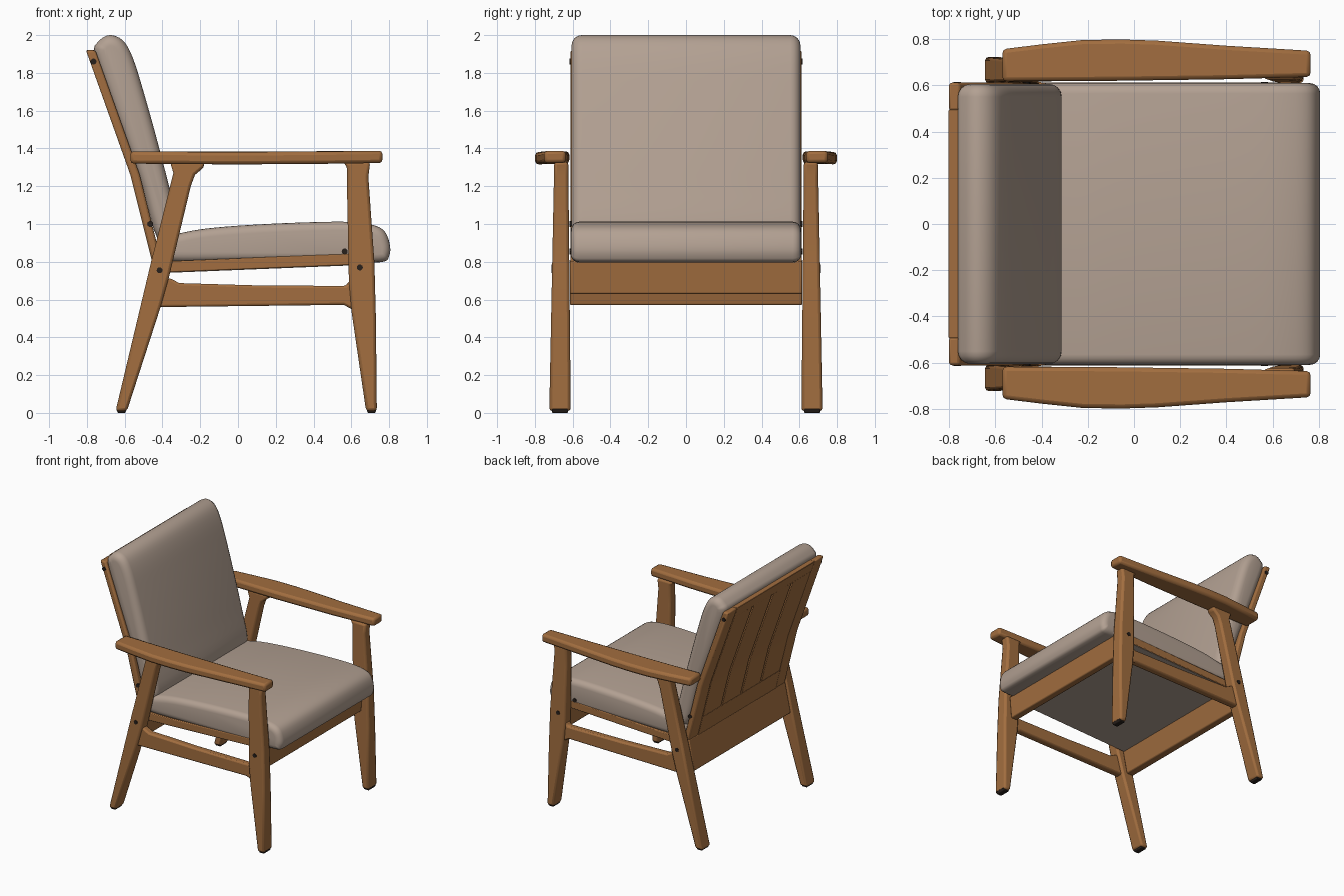
import bpy, bmesh, math
from mathutils import Vector

if "Cube" in bpy.data.objects:
    bpy.data.objects.remove(bpy.data.objects["Cube"])


def material(name, rgb):
    m = bpy.data.materials.new(name)
    m.diffuse_color = (*rgb, 1)
    m.use_nodes = True
    m.node_tree.nodes["Principled BSDF"].inputs["Base Color"].default_value = m.diffuse_color
    return m


WOOD = material("warm_wood", (0.36, 0.155, 0.05))
CLOTH = material("beige_cloth", (0.45, 0.355, 0.29))
DARK = material("dark_fittings", (0.02, 0.014, 0.011))


def finish(name, bm, mat, bevel=0, mirror=False):
    bmesh.ops.recalc_face_normals(bm, faces=bm.faces)
    me = bpy.data.meshes.new(name)
    bm.to_mesh(me)
    bm.free()
    me.materials.append(mat)
    ob = bpy.data.objects.new(name, me)
    bpy.context.collection.objects.link(ob)
    if bevel:
        b = ob.modifiers.new("bevel", 'BEVEL')
        b.width, b.segments, b.limit_method = bevel, 2, 'ANGLE'
        b.angle_limit = math.radians(35)
    if mirror:
        ob.modifiers.new("mirror", 'MIRROR').use_axis = (False, True, False)
    return ob


def loft(rings):
    """Closed skin through equal-length rings of points, capped at both ends."""
    bm = bmesh.new()
    vs = [[bm.verts.new(p) for p in r] for r in rings]
    n = len(vs[0])
    for a, b in zip(vs, vs[1:]):
        for i in range(n):
            j = (i + 1) % n
            bm.faces.new((a[i], a[j], b[j], b[i]))
    bm.faces.new(vs[0])
    bm.faces.new(vs[-1])
    return bm


def side_prism(name, pts, inner, outer, mat=WOOD, bevel=0.012, mirror=True):
    """XZ profile spanning y from inner(z) to outer(z)."""
    rings = [[(x, f(z) if callable(f) else f, z) for x, z in pts] for f in (inner, outer)]
    return finish(name, loft(rings), mat, bevel, mirror)


def smooth(pts, steps=4):
    """Closed Catmull-Rom curve."""
    out, n = [], len(pts)
    for i in range(n):
        a, b, c, d = (pts[(i + k) % n] for k in (-1, 0, 1, 2))
        for s in range(steps):
            t = s / steps
            out.append(0.5 * (2 * b + (c - a) * t + (2 * a - 5 * b + 4 * c - d) * t * t
                              + (3 * b - a - 3 * c + d) * t ** 3))
    return out


def inset(pts, d):
    """Move a clockwise profile inwards by d."""
    out, n = [], len(pts)
    for i, p in enumerate(pts):
        t = (pts[(i + 1) % n] - p).normalized() + (p - pts[i - 1]).normalized()
        t.normalize()
        out.append(p + Vector((t.y, -t.x)) * d)
    return out


def cushion(name, pts, half, r):
    """Profile lofted across y with rounded side edges."""
    pts = [Vector(p) for p in pts]
    angles = [math.radians(a) for a in (0, 22, 45, 68, 90)]
    edge = [(half - r * (1 - math.cos(a)), r * (1 - math.sin(a))) for a in angles]
    stations = edge + [(-y, d) for y, d in reversed(edge)]
    rings = [[(p.x, y, p.y) for p in smooth(inset(pts, d))] for y, d in stations]
    return finish(name, loft(rings), CLOTH)


# Legs, tapering in thickness towards the top
def leg_in(z):
    return 0.610 + 0.01 * z


def leg_out(z):
    return 0.724 - 0.02 * z


side_prism("front_leg", [(0.678, 0.01), (0.735, 0.01), (0.73, 0.5), (0.722, 0.8), (0.69, 1.25),
                         (0.70, 1.33), (0.555, 1.33), (0.578, 1.30), (0.578, 1.15), (0.587, 0.7),
                         (0.602, 0.53)], leg_in, leg_out, bevel=0.018)
side_prism("back_leg", [(-0.648, 0.01), (-0.588, 0.01), (-0.41, 0.56), (-0.365, 0.72), (-0.25, 1.2),
                        (-0.228, 1.26), (-0.18, 1.30), (-0.18, 1.33), (-0.36, 1.33), (-0.342, 1.27),
                        (-0.46, 0.80)], leg_in, leg_out, bevel=0.018)
# Foot pads
for name, x in (("front_foot_pad", 0.707), ("back_foot_pad", -0.617)):
    side_prism(name, [(x - 0.02, 0), (x + 0.02, 0), (x + 0.027, 0.022), (x - 0.027, 0.022)],
               0.625, 0.71, DARK, 0.004)

# Armrests, bowed outwards
arm = [(-0.57, 0.757), (-0.4, 0.778), (-0.22, 0.797), (-0.05, 0.799), (0.1, 0.794), (0.4, 0.772),
       (0.765, 0.75), (0.765, 0.637), (0.4, 0.627), (-0.1, 0.62), (-0.57, 0.618)]
finish("armrest", loft([[(x, y, z + 0.012 * x * x) for x, y in arm] for z in (1.316, 1.381)]),
       WOOD, 0.018, True)

# Side stretchers and seat rails
side_prism("side_stretcher", [(-0.43, 0.56), (0.56, 0.572), (0.60, 0.55), (0.63, 0.55), (0.63, 0.70),
                              (0.59, 0.70), (0.57, 0.672), (0.1, 0.675), (-0.31, 0.687),
                              (-0.365, 0.715), (-0.43, 0.70)], 0.635, 0.692)
side_prism("seat_side_rail", [(-0.43, 0.742), (0.64, 0.785), (0.64, 0.845), (-0.43, 0.80)],
           0.55, 0.612, bevel=0.006)
# Cloth underside, flush with the bottom of the rails
side_prism("seat_underside", [(-0.43, 0.739), (0.63, 0.782), (0.63, 0.80), (-0.43, 0.76)],
           -0.604, 0.604, CLOTH, 0, False)

# Cross rails
side_prism("front_apron", [(0.615, 0.63), (0.67, 0.63), (0.685, 0.805), (0.63, 0.805)],
           -0.615, 0.615, bevel=0.008, mirror=False)
side_prism("back_rail", [(-0.505, 0.57), (-0.445, 0.57), (-0.395, 0.81), (-0.455, 0.81)],
           -0.615, 0.615, bevel=0.008, mirror=False)

# Back frame: boards that follow the bent line of the backrest
BACK = [(-0.455, 0.80), (-0.57, 1.26), (-0.805, 1.92)]


def back_x(z):
    a, b = (BACK[0], BACK[1]) if z < BACK[1][1] else (BACK[1], BACK[2])
    return a[0] + (b[0] - a[0]) * (z - a[1]) / (b[1] - a[1])


def back_board(name, y0, y1, z0, z1, near=0.0, far=0.05, mirror=False, bevel=0.005):
    zs = [z0] + [z for z in (1.2, 1.26, 1.32) if z0 < z < z1] + [z1]
    pts = [(back_x(z) + near, z) for z in zs] + [(back_x(z) + far, z) for z in reversed(zs)]
    side_prism(name, pts, y0, y1, WOOD, bevel, mirror)


back_board("back_stile", 0.49, 0.612, 0.80, 1.92, mirror=True, bevel=0.012)
back_board("back_top_rail", -0.495, 0.495, 1.83, 1.92)
back_board("back_bottom_rail", -0.495, 0.495, 0.80, 0.96)
back_board("back_inner_panel", -0.5, 0.5, 0.82, 1.90, 0.015, 0.048, bevel=0)
for c in (-0.373, -0.125, 0.125, 0.373):
    back_board("back_slat", c - 0.117, c + 0.117, 0.955, 1.835, 0.001, 0.04)

# Cushions
cushion("seat_cushion", [(-0.42, 0.84), (-0.40, 0.92), (-0.32, 0.948), (-0.15, 0.978), (0.15, 1.0),
                         (0.5, 1.012), (0.67, 1.004), (0.765, 0.972), (0.802, 0.90), (0.80, 0.83),
                         (0.75, 0.797), (0.5, 0.80), (0.0, 0.80), (-0.36, 0.80)], 0.61, 0.045)
cushion("back_cushion", [(-0.76, 1.90), (-0.74, 1.965), (-0.68, 2.0), (-0.61, 1.972),
                         (-0.557, 1.88), (-0.50, 1.70), (-0.43, 1.45), (-0.365, 1.20),
                         (-0.315, 0.99), (-0.335, 0.915), (-0.425, 0.92), (-0.51, 1.2),
                         (-0.59, 1.42), (-0.685, 1.68)], 0.606, 0.055)

# Screw heads on the sides
for x, z, y in ((-0.415, 0.755, 0.709), (0.645, 0.77, 0.709), (-0.765, 1.86, 0.612),
                (-0.465, 1.0, 0.612), (0.565, 0.855, 0.612)):
    ring = [(x + 0.016 * math.cos(a * math.pi / 5), z + 0.016 * math.sin(a * math.pi / 5))
            for a in range(10)]
    side_prism("screw_head", ring, y - 0.02, y + 0.004, DARK, 0)

# Smooth shading that keeps the crisp edges
bpy.ops.object.select_all(action='SELECT')
bpy.context.view_layer.objects.active = bpy.data.objects["seat_cushion"]
bpy.ops.object.shade_smooth_by_angle(angle=math.radians(35))
